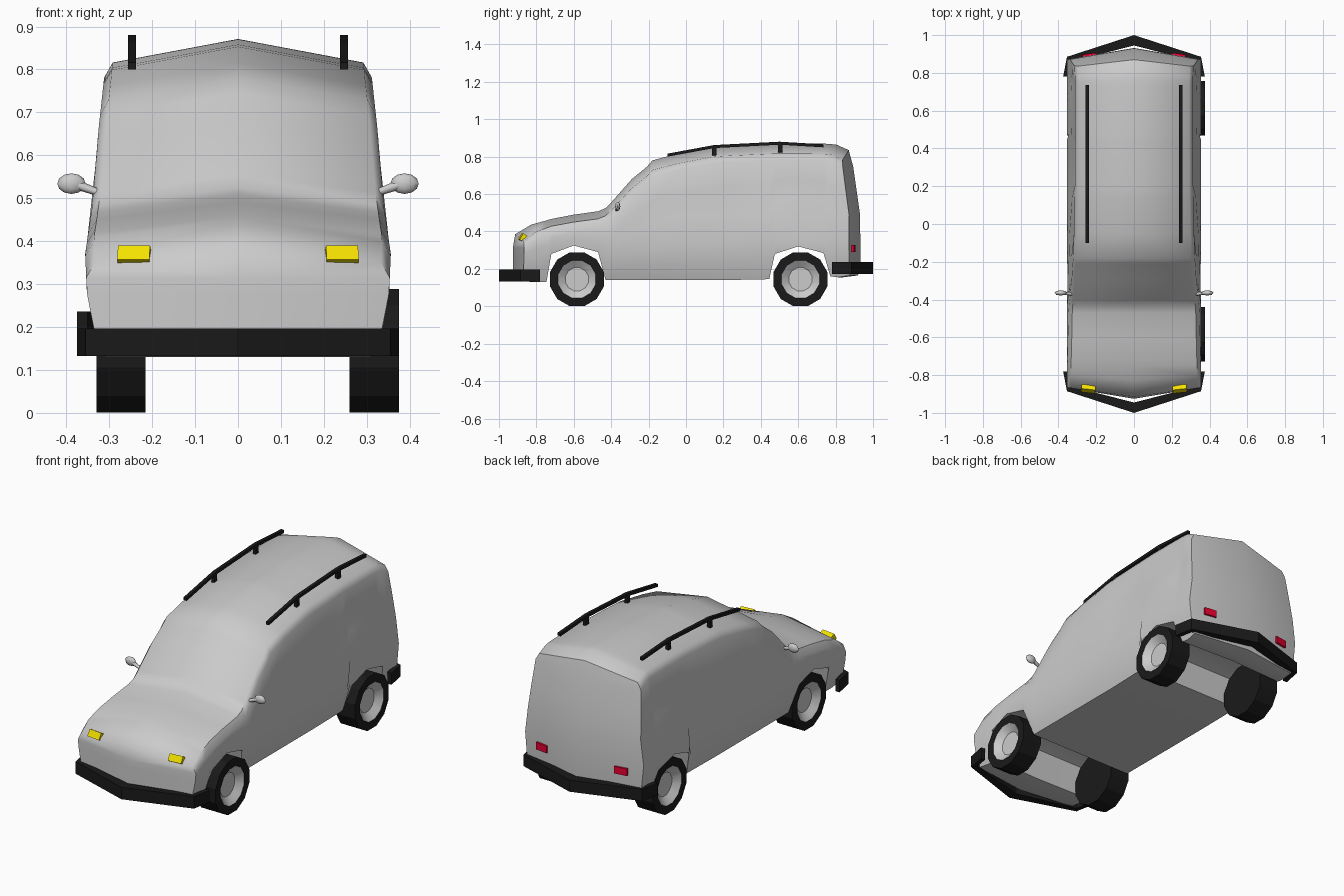
import bpy, bmesh, math
from mathutils import Vector, Matrix

if "Cube" in bpy.data.objects:
    bpy.data.objects.remove(bpy.data.objects["Cube"])


def material(name, rgb):
    m = bpy.data.materials.new(name)
    m.diffuse_color = (*rgb, 1)
    m.use_nodes = True
    m.node_tree.nodes["Principled BSDF"].inputs["Base Color"].default_value = m.diffuse_color
    return m


BLACK = material("black", (0.01, 0.01, 0.01))
YELLOW = material("yellow", (0.9, 0.75, 0.0))
RED = material("red", (0.8, 0.0, 0.03))
GREY = material("grey", (0.8, 0.8, 0.8))


def finish(bm, name, mats=(), smooth=None):
    bmesh.ops.remove_doubles(bm, verts=bm.verts, dist=0.0005)
    bmesh.ops.recalc_face_normals(bm, faces=bm.faces)
    me = bpy.data.meshes.new(name)
    bm.to_mesh(me)
    bm.free()
    ob = bpy.data.objects.new(name, me)
    bpy.context.collection.objects.link(ob)
    for m in mats:
        me.materials.append(m)
    if smooth:
        bpy.ops.object.select_all(action='DESELECT')
        ob.select_set(True)
        bpy.context.view_layer.objects.active = ob
        bpy.ops.object.shade_smooth_by_angle(angle=math.radians(smooth))
    return ob


def strip(name, outer, inner, place, ends):
    """Solid bar between two point rows, extruded between the two ends."""
    bm = bmesh.new()
    rows = [[bm.verts.new(place(p, e)) for p in pts]
            for pts, e in ((outer, ends[0]), (outer, ends[1]), (inner, ends[1]), (inner, ends[0]))]
    for i in range(len(outer) - 1):
        for k in range(4):
            a, b = rows[k], rows[(k + 1) % 4]
            bm.faces.new((a[i], a[i + 1], b[i + 1], b[i]))
    for i in (0, -1):
        bm.faces.new([r[i] for r in rows])
    return finish(bm, name, [BLACK])


def box(name, loc, size, mat, rot=(0, 0, 0)):
    bm = bmesh.new()
    bmesh.ops.create_cube(bm, size=1)
    bmesh.ops.scale(bm, vec=size, verts=bm.verts)
    ob = finish(bm, name, [mat])
    ob.location, ob.rotation_euler = loc, rot
    return ob


# Body: half-sections lofted along y, both sides built and welded
WIDTH = [(0.13, 0.31), (0.2, 0.337), (0.28, 0.352), (0.37, 0.356),
         (0.5, 0.337), (0.65, 0.326), (0.78, 0.312), (0.9, 0.29)]


def half_width(z):
    for (z0, w0), (z1, w1) in zip(WIDTH, WIDTH[1:]):
        if z <= z1:
            return w0 + (w1 - w0) * max(0, z - z0) / (z1 - z0)
    return WIDTH[-1][1]


# y at the side, forward lean of the top, underside z, top z
STATIONS = [
    (-0.865, 0, 0.14, 0.385), (-0.80, 0, 0.13, 0.437), (-0.745, 0, 0.13, 0.457),
    (-0.72, 0, 0.28, 0.467), (-0.60, 0, 0.325, 0.49), (-0.47, 0, 0.29, 0.508),
    (-0.43, 0, 0.14, 0.525), (-0.40, 0, 0.14, 0.555), (-0.29, 0, 0.14, 0.68),
    (-0.21, 0, 0.14, 0.745), (-0.18, 0, 0.14, 0.78), (-0.05, 0, 0.14, 0.815),
    (0.14, 0, 0.14, 0.853), (0.20, 0, 0.14, 0.858), (0.445, 0, 0.145, 0.87),
    (0.475, 0, 0.28, 0.871), (0.60, 0, 0.32, 0.871), (0.735, 0.01, 0.285, 0.87),
    (0.77, 0.02, 0.16, 0.868), (0.81, 0.035, 0.155, 0.864), (0.87, 0.05, 0.165, 0.835)]
ROWS = (0, 0.12, 0.33, 0.56, 0.78, 1)


def bowed(y, lean, x, z):
    bow = 0.05 * max(0, (abs(y) - 0.72) / 0.15) * (1 - x / 0.36)
    return y + math.copysign(bow, y) - lean * min(1, max(0, (z - 0.48) / 0.35))


def half_section(y, lean, zb, zt):
    edge = zt - 0.02 - 0.04 * zt
    shoulder = edge - 0.035
    pts = [(0, zb)]
    for t in ROWS:
        z = zb + (shoulder - zb) * t
        glass = 0.012 if t == 0.78 and (-0.1 < y < 0.1 or 0.15 < y < 0.78) else 0
        pts.append((half_width(z) - glass, z))
    pts += [(half_width(shoulder) - 0.02, edge), (0, zt)]
    return [Vector((x, bowed(y, lean, x, z), z)) for x, z in pts]


bm = bmesh.new()
for side in (1, -1):
    def vert(p):
        return bm.verts.new((p[0] * side, p[1], p[2]))
    rings = [[vert(p) for p in half_section(*s)] for s in STATIONS]
    for a, b in zip(rings, rings[1:]):
        for j in range(len(a) - 1):
            bm.faces.new((a[j], a[j + 1], b[j + 1], b[j]))
    for ring, (y, lean, _, _) in ((rings[0], STATIONS[0]), (rings[-1], STATIONS[-1])):
        mid = [ring[0]]
        for v in ring[2:-2]:
            z = v.co.z
            mid.append(vert((0, bowed(y, lean, 0, z) + math.copysign(0.012, y), z)))
        mid.append(ring[-1])
        for j in range(len(mid) - 1):
            bm.faces.new((mid[j], ring[j + 1], ring[j + 2], mid[j + 1]))
finish(bm, "body", smooth=50)

# Bumpers: V-shaped bars with short side arms
OUTER = [(-0.375, 0.78), (-0.355, 0.885), (0, 1.0), (0.355, 0.885), (0.375, 0.78)]
INNER = [(-0.35, 0.78), (-0.335, 0.86), (0, 0.945), (0.335, 0.86), (0.35, 0.78)]
for name, s, ends in (("front_bumper", -1, (0.132, 0.197)), ("rear_bumper", 1, (0.173, 0.236))):
    strip(name, OUTER, INNER, lambda p, e: (p[0], p[1] * s, e), ends)

# Roof rails with two posts each
RAIL = [(-0.1, 0.816), (0.15, 0.862), (0.5, 0.88), (0.735, 0.866)]
for side, label in ((1, "right"), (-1, "left")):
    x = 0.247 * side
    strip("roof_rail_" + label, RAIL, [(y, z - 0.016) for y, z in RAIL],
          lambda p, e: (e, p[0], p[1]), (x - 0.009, x + 0.009))
    for y, z in ((0.15, 0.828), (0.505, 0.848)):
        box("rail_post_" + label, (x, y, z), (0.018, 0.024, 0.05), BLACK)

    # Lights
    box("headlight_" + label, (0.242 * side, -0.873, 0.367), (0.075, 0.026, 0.038), YELLOW,
        (math.radians(-30), 0, math.radians(6 * side)))
    box("tail_light_" + label, (0.236 * side, 0.887, 0.31), (0.07, 0.03, 0.038), RED,
        (0, 0, math.radians(-8 * side)))

    # Wing mirror: flattened pod on a tapering stalk
    bm = bmesh.new()
    pod = Matrix.Translation((0.388 * side, -0.365, 0.534)) @ Matrix.Diagonal((0.033, 0.014, 0.024, 1))
    bmesh.ops.create_uvsphere(bm, u_segments=8, v_segments=6, radius=1, matrix=pod)
    a, b = Vector((0.315 * side, -0.372, 0.51)), Vector((0.372 * side, -0.366, 0.53))
    turn = (b - a).to_track_quat('Z', 'Y').to_matrix().to_4x4()
    bmesh.ops.create_cone(bm, cap_ends=True, segments=6, radius1=0.008, radius2=0.011,
                          depth=(b - a).length, matrix=Matrix.Translation((a + b) / 2) @ turn)
    finish(bm, "wing_mirror_" + label, smooth=60)

    # Wheels: twelve-sided tyres with a dished grey hub on the outer face
    for y, end in ((-0.583, "front"), (0.612, "rear")):
        bm = bmesh.new()
        spin = Matrix.Rotation(math.radians(90 * side), 4, 'Y') @ Matrix.Rotation(math.radians(15), 4, 'Z')
        bmesh.ops.create_cone(bm, cap_ends=True, segments=12, radius1=0.149, radius2=0.149,
                              depth=0.115, matrix=spin)
        bm.normal_update()
        face = [f for f in bm.faces if f.normal.x * side > 0.9]
        bmesh.ops.inset_region(bm, faces=face, thickness=0.045)
        dish = bmesh.ops.inset_region(bm, faces=face, thickness=0.04, depth=-0.03)["faces"]
        for f in dish + face:
            f.material_index = 1
        wheel = finish(bm, f"{end}_wheel_{label}", [BLACK, GREY], smooth=25)
        wheel.location = (0.3175 if side > 0 else -0.2725, y, 0.1445)
